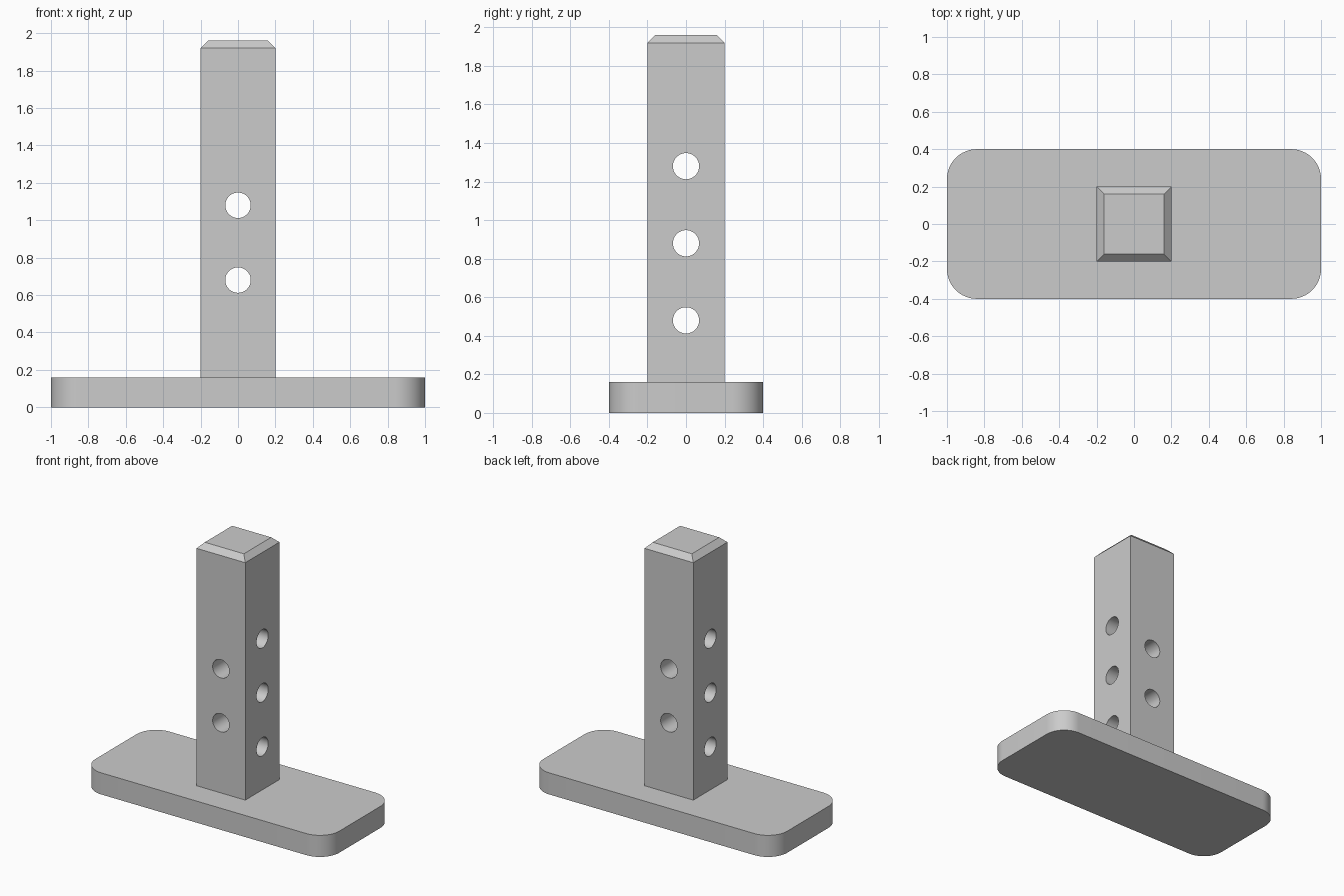
import bpy, bmesh, math
from mathutils import Matrix

cube = bpy.data.objects.get("Cube")
if cube:
    bpy.data.objects.remove(cube, do_unlink=True)

# Material
grey = bpy.data.materials.new("plain_grey")
grey.use_nodes = True
colour = (0.6, 0.6, 0.6, 1)
grey.diffuse_color = colour
grey.node_tree.nodes["Principled BSDF"].inputs["Base Color"].default_value = colour


def make_object(name, bm):
    bmesh.ops.recalc_face_normals(bm, faces=bm.faces)
    mesh = bpy.data.meshes.new(name)
    bm.to_mesh(mesh)
    bm.free()
    obj = bpy.data.objects.new(name, mesh)
    bpy.context.collection.objects.link(obj)
    mesh.materials.append(grey)
    return obj


def block(width, depth, bottom, top):
    bm = bmesh.new()
    place = Matrix.Translation((0, 0, (bottom + top) / 2))
    size = Matrix.Diagonal((width, depth, top - bottom, 1))
    bmesh.ops.create_cube(bm, size=1, matrix=place @ size)
    return bm


def smooth(obj):
    bpy.ops.object.select_all(action="DESELECT")
    obj.select_set(True)
    bpy.context.view_layer.objects.active = obj
    bpy.ops.object.shade_smooth_by_angle(angle=math.radians(30))


# Base plate with rounded upright corners
bm = block(2, 0.8, 0, 0.16)
corners = [e for e in bm.edges
           if abs(e.verts[0].co.z - e.verts[1].co.z) > 0.1]
bmesh.ops.bevel(bm, geom=corners, offset=0.16, segments=16,
                profile=0.5, affect="EDGES")
base = make_object("base_plate", bm)
smooth(base)

# Square post with chamfered top
bm = block(0.4, 0.4, 0.16, 1.96)
rim = [e for e in bm.edges if all(v.co.z > 1.9 for v in e.verts)]
bmesh.ops.bevel(bm, geom=rim, offset=0.04, segments=1, affect="EDGES")
post = make_object("post", bm)

# Peg holes through the post: two front to back, three side to side
bm = bmesh.new()
for axis, heights in (("X", (0.68, 1.08)), ("Y", (0.48, 0.88, 1.28))):
    for z in heights:
        turn = Matrix.Rotation(math.pi / 2, 4, axis)
        bmesh.ops.create_cone(bm, cap_ends=True, segments=48, radius1=0.068,
                              radius2=0.068, depth=0.6,
                              matrix=Matrix.Translation((0, 0, z)) @ turn)
cutter = make_object("hole_cutter", bm)
cutter.hide_render = True

cut = post.modifiers.new("peg_holes", "BOOLEAN")
cut.operation = "DIFFERENCE"
cut.solver = "EXACT"
cut.object = cutter
bpy.context.view_layer.objects.active = post
bpy.ops.object.modifier_apply(modifier=cut.name)
bpy.data.objects.remove(cutter, do_unlink=True)
smooth(post)
